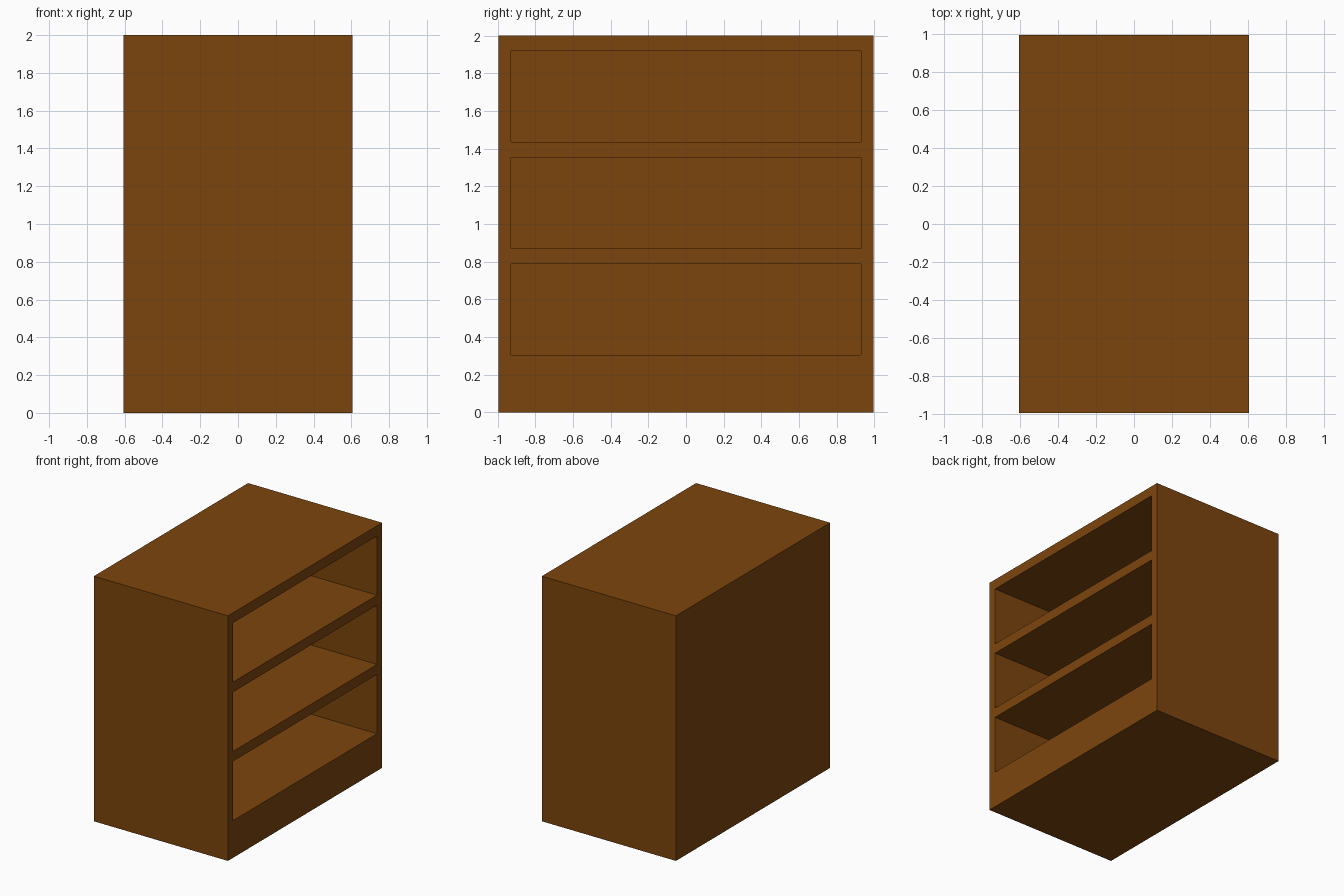
import bpy

if "Cube" in bpy.data.objects:
    bpy.data.objects.remove(bpy.data.objects["Cube"])

W, D, H = 1.21, 1.988, 2.0        # size along x, y, z
BACK = 0.07                       # back panel thickness
OPEN_HALF = 0.928                 # half length of each opening
OPEN_H, FIRST, PITCH = 0.483, 0.304, 0.565

wood = bpy.data.materials.new("brown wood")
wood.diffuse_color = (0.202, 0.06, 0.004, 1)
wood.use_nodes = True
wood.node_tree.nodes["Principled BSDF"].inputs["Base Color"].default_value = wood.diffuse_color


def box(name, lo, hi):
    bpy.ops.mesh.primitive_cube_add(size=1)
    ob = bpy.context.object
    ob.name = name
    for v in ob.data.vertices:
        v.co = [l if c < 0 else h for c, l, h in zip(v.co, lo, hi)]
    ob.data.materials.append(wood)
    return ob


# Solid cabinet body
body = box("cabinet_body", (-W / 2, -D / 2, 0), (W / 2, D / 2, H))

# Three shelf compartments opened from the right side (+x)
for i in range(3):
    z = FIRST + i * PITCH
    cutter = box(f"compartment_cutter_{i + 1}",
                 (-W / 2 + BACK, -OPEN_HALF, z),
                 (W / 2 + 0.1, OPEN_HALF, z + OPEN_H))
    cutter.hide_render = True
    cutter.hide_set(True)
    cut = body.modifiers.new(f"compartment_{i + 1}", 'BOOLEAN')
    cut.operation = 'DIFFERENCE'
    cut.solver = 'EXACT'
    cut.object = cutter
